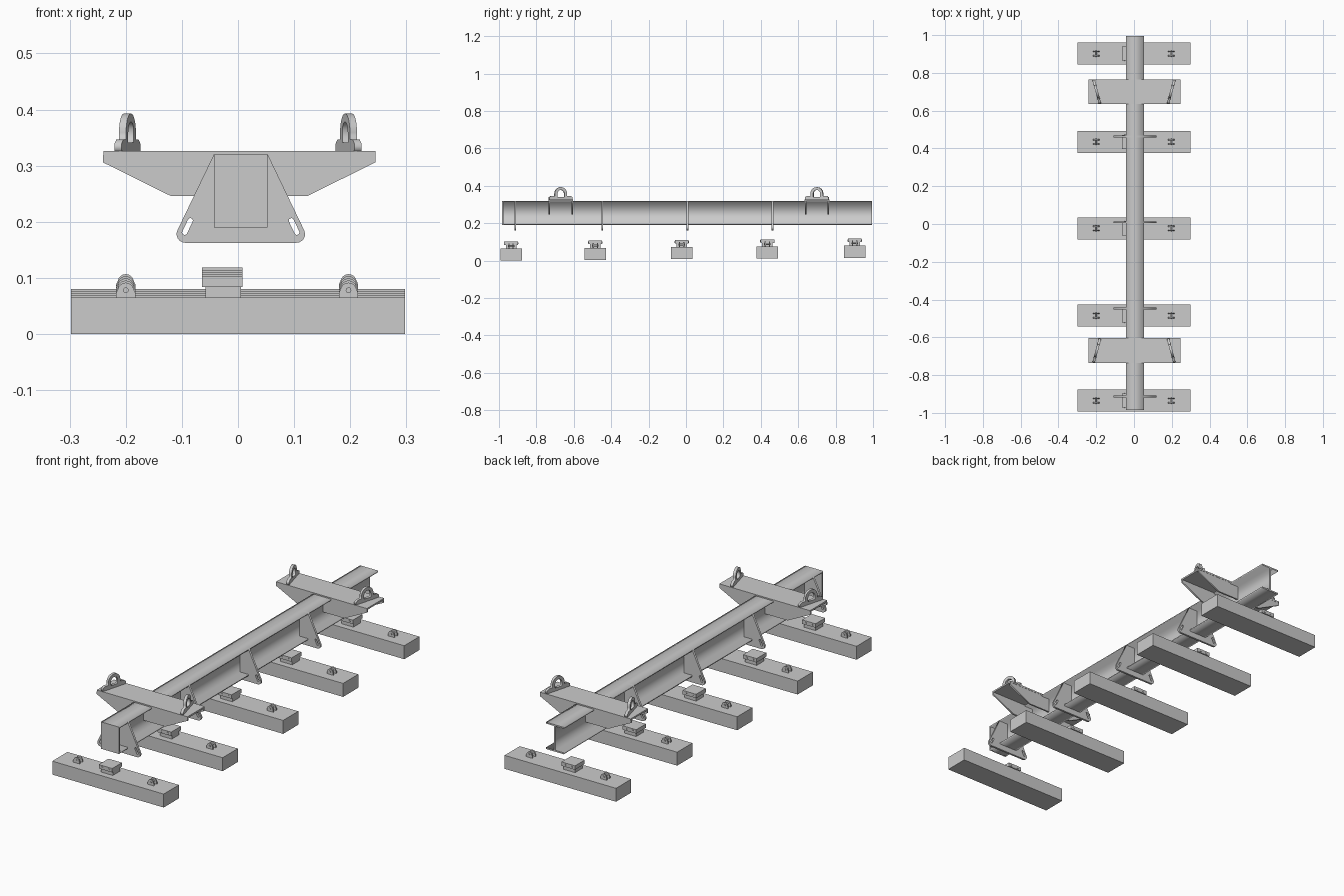
import bpy, bmesh
from math import pi, cos, sin, atan2, radians
from mathutils import Matrix, Vector

if "Cube" in bpy.data.objects:
    bpy.data.objects.remove(bpy.data.objects["Cube"])

CX = 0.005  # beam centre line


def box(name, x0, x1, y0, y1, z0, z1):
    bm = bmesh.new()
    bmesh.ops.create_cube(bm, size=1)
    for v in bm.verts:
        v.co = Vector((x0 + (v.co.x + .5) * (x1 - x0),
                       y0 + (v.co.y + .5) * (y1 - y0),
                       z0 + (v.co.z + .5) * (z1 - z0)))
    return finish(name, bm)


def finish(name, bm):
    me = bpy.data.meshes.new(name)
    bm.to_mesh(me)
    bm.free()
    ob = bpy.data.objects.new(name, me)
    bpy.context.collection.objects.link(ob)
    return ob


def plate(name, loops, thick, loc, turn=0):
    """Flat plate from x/z outlines (first outer, rest holes), thickness along y."""
    cu = bpy.data.curves.new(name, 'CURVE')
    cu.dimensions = '2D'
    cu.fill_mode = 'BOTH'
    cu.extrude = thick / 2
    for pts in loops:
        sp = cu.splines.new('POLY')
        sp.points.add(len(pts) - 1)
        for p, (x, z) in zip(sp.points, pts):
            p.co = (x, z, 0, 1)
        sp.use_cyclic_u = True
    tmp = bpy.data.objects.new(name + "_outline", cu)
    bpy.context.collection.objects.link(tmp)
    bpy.context.view_layer.update()
    bm = bmesh.new()
    bm.from_mesh(tmp.to_mesh())
    tmp.to_mesh_clear()
    bpy.data.objects.remove(tmp)
    bmesh.ops.remove_doubles(bm, verts=bm.verts, dist=1e-5)
    bm.transform(Matrix.Translation(loc) @ Matrix.Rotation(turn, 4, 'Z')
                 @ Matrix.Rotation(pi / 2, 4, 'X'))
    bmesh.ops.recalc_face_normals(bm, faces=bm.faces)
    return finish(name, bm)


def pin(name, r, length, loc, sides=12):
    bm = bmesh.new()
    bmesh.ops.create_cone(bm, cap_ends=True, segments=sides, radius1=r, radius2=r, depth=length,
                          matrix=Matrix.Translation(loc) @ Matrix.Rotation(pi / 2, 4, 'X'))
    return finish(name, bm)


def arc(cx, cz, r, a0, a1, n=10):
    return [(cx + r * cos(radians(a0 + (a1 - a0) * i / n)),
             cz + r * sin(radians(a0 + (a1 - a0) * i / n))) for i in range(n + 1)]


def slot(x0, z0, x1, z1, r):
    a = atan2(z1 - z0, x1 - x0) * 180 / pi
    return arc(x1, z1, r, a - 90, a + 90, 6) + arc(x0, z0, r, a + 90, a + 270, 6)


# main I-beam with a closing plate at the front end
I_half = [(.048, .19), (.048, .197), (.004, .197), (.004, .313), (.048, .313), (.048, .32)]
profile = I_half + [(-x, z) for x, z in reversed(I_half)]
plate("main_beam", [profile], 1.98, (CX, .005, 0))
box("beam_end_plate", CX - .048, CX + .048, -.985, -.977, .19, .32)

# hanger plates with slotted lower corners
side = arc(.099, .178, .0155, -90, 25, 6) + [(.048, .32)]
outer = side + [(-x, z) for x, z in reversed(side)]
holes = [slot(s * .100, .181, s * .090, .202, .0045) for s in (-1, 1)]
for y in (-.913, -.448, .009, .463):
    plate("hanger_plate", [outer] + holes, .01, (CX, y, 0))

# lifting arms: inverted channels with tapered sides, and slanted lifting eyes
web = [(-.243, .319), (-.243, .306), (-.122, .246), (.122, .246), (.243, .306), (.243, .319)]
eye = ([(-.065, 0), (.065, 0), (.065, .014), (.052, .022), (.034, .022)]
       + arc(0, .034, .034, 0, 180, 14) + [(-.034, .022), (-.052, .022), (-.065, .014)])
eye_hole = [(-.019, .016), (.019, .016)] + arc(0, .034, .019, 0, 180, 12)
for yc, s in ((.70, 1), (-.67, -1)):
    box("arm_top", CX - .245, CX + .24, yc - .066, yc + .066, .318, .326)
    for d in (-.061, .061):
        plate("arm_side", [web], .008, (.002, yc + d, 0))
    for m in (-1, 1):
        turn = pi / 2 - s * m * radians(15)
        plate("lifting_eye", [eye, eye_hole], .013, (m * .197, yc, .325), turn)

# magnet bars hanging below, each with a clamp block and two twin-plate lugs
lug = [(-.017, 0), (.017, 0), (.017, .01)] + arc(0, .013, .0145, 10, 170, 8) + [(-.017, .01)]
lug_hole = arc(0, .014, .005, 0, 330, 11)
for i, y in enumerate((-.935, -.485, -.023, .435, .902)):
    z = i * .0038
    box("magnet_bar", -.298, .298, y - .058, y + .058, z, z + .065)
    box("clamp_base", -.058, .005, y - .028, y + .028, z + .064, z + .085)
    box("clamp_cap", -.064, .008, y - .037, y + .037, z + .084, z + .103)
    for x in (-.045, -.01):
        pin("clamp_bolt", .005, .078, (x, y, z + .093))
    for x in (-.2, .197):
        for d in (-.011, .011):
            plate("lug_plate", [lug, lug_hole], .006, (x, y + d, z + .064))
        pin("lug_pin", .005, .034, (x, y, z + .078))
